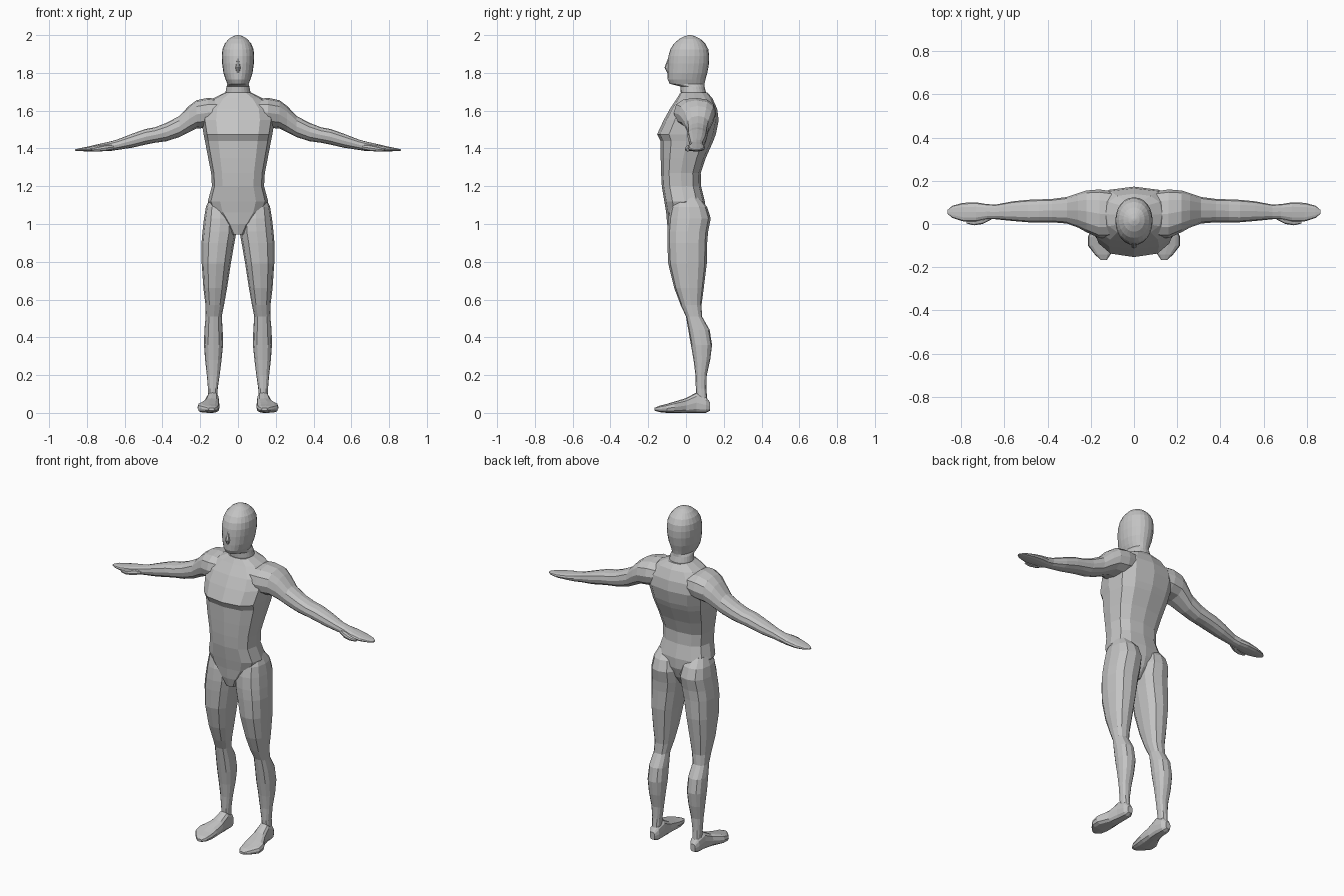
import bpy, bmesh, math

skin = bpy.data.materials.new("plain grey")
skin.diffuse_color = (0.55, 0.55, 0.55, 1)


def loft(name, axis, rings, sides=12, power=0.85, mirror=False):
    """Skin rings (position, a0, a1, b0, b1) along an axis; a and b are the other two axes."""
    bm = bmesh.new()
    loops = []
    for t, a0, a1, b0, b1 in rings:
        loop = []
        for i in range(sides):
            ang = 2 * math.pi * i / sides
            c, s = math.cos(ang), math.sin(ang)
            a = (a0 + a1) / 2 + (a1 - a0) / 2 * math.copysign(abs(c) ** power, c)
            b = (b0 + b1) / 2 + (b1 - b0) / 2 * math.copysign(abs(s) ** power, s)
            co = {"x": (t, a, b), "y": (a, t, b), "z": (a, b, t)}[axis]
            loop.append(bm.verts.new((-co[0] if mirror else co[0], co[1], co[2])))
        loops.append(loop)
    for lo, hi in zip(loops, loops[1:]):
        for i in range(sides):
            j = (i + 1) % sides
            bm.faces.new((lo[i], lo[j], hi[j], hi[i]))
    bm.faces.new(loops[0])
    bm.faces.new(loops[-1])
    bmesh.ops.recalc_face_normals(bm, faces=bm.faces)
    me = bpy.data.meshes.new(name)
    bm.to_mesh(me)
    bm.free()
    me.materials.append(skin)
    ob = bpy.data.objects.new(name, me)
    bpy.context.collection.objects.link(ob)
    return ob


def sym(rows):
    """Rings (z, half width, front, back) centred on x = 0."""
    return [(z, -w, w, f, b) for z, w, f, b in rows]


# Torso with chest ledge, waist and groin
body = loft("body", "z", sym([
    (0.945, 0.035, -0.085, 0.04), (1.00, 0.075, -0.10, 0.08), (1.06, 0.135, -0.105, 0.10),
    (1.12, 0.160, -0.115, 0.10), (1.20, 0.138, -0.128, 0.08), (1.27, 0.142, -0.132, 0.078),
    (1.35, 0.158, -0.134, 0.105), (1.44, 0.175, -0.135, 0.145), (1.475, 0.182, -0.153, 0.158),
    (1.55, 0.195, -0.118, 0.173), (1.61, 0.185, -0.085, 0.165), (1.665, 0.13, -0.048, 0.14),
    (1.695, 0.07, -0.03, 0.115)]), power=0.75)

# Head and neck
head = loft("head", "z", sym([
    (1.65, 0.066, -0.015, 0.108), (1.70, 0.066, -0.028, 0.105), (1.728, 0.060, -0.03, 0.098),
    (1.742, 0.056, -0.086, 0.098), (1.765, 0.066, -0.097, 0.103), (1.80, 0.077, -0.098, 0.113),
    (1.85, 0.084, -0.097, 0.122), (1.89, 0.086, -0.093, 0.123), (1.925, 0.082, -0.083, 0.118),
    (1.955, 0.070, -0.064, 0.102), (1.98, 0.049, -0.035, 0.076), (1.994, 0.026, -0.008, 0.048),
    (2.0, 0.006, 0.014, 0.026)]), sides=24, power=0.95)

# Nose
nose = loft("nose", "z", sym([
    (1.80, 0.010, -0.100, -0.07), (1.828, 0.014, -0.114, -0.07),
    (1.875, 0.006, -0.096, -0.07)]), sides=8)

ARM = [(0.09, -0.06, 0.15, 1.53, 1.66), (0.16, -0.065, 0.160, 1.51, 1.668),
       (0.22, -0.038, 0.155, 1.505, 1.655), (0.26, -0.016, 0.142, 1.485, 1.625),
       (0.31, 0.002, 0.125, 1.46, 1.572), (0.38, 0.008, 0.116, 1.438, 1.535),
       (0.44, 0.008, 0.114, 1.430, 1.512), (0.49, 0.008, 0.112, 1.420, 1.503),
       (0.56, 0.014, 0.105, 1.404, 1.478), (0.64, 0.022, 0.090, 1.392, 1.447),
       (0.68, 0.022, 0.092, 1.386, 1.436), (0.73, 0.010, 0.100, 1.385, 1.425),
       (0.79, 0.012, 0.098, 1.384, 1.411), (0.84, 0.028, 0.085, 1.386, 1.401),
       (0.862, 0.046, 0.066, 1.388, 1.395)]

THUMB = [(0.66, 0.02, 0.05, 1.395, 1.42), (0.70, 0.0, 0.035, 1.386, 1.418),
         (0.74, -0.006, 0.022, 1.384, 1.408), (0.775, 0.002, 0.018, 1.386, 1.398)]

LEG = [(0.07, 0.110, 0.158, 0.055, 0.112), (0.13, 0.107, 0.159, 0.052, 0.108),
       (0.20, 0.097, 0.165, 0.050, 0.110), (0.28, 0.087, 0.174, 0.040, 0.128),
       (0.36, 0.079, 0.180, 0.026, 0.138), (0.44, 0.081, 0.178, 0.012, 0.125),
       (0.51, 0.086, 0.171, 0.000, 0.085), (0.57, 0.074, 0.172, -0.028, 0.082),
       (0.66, 0.058, 0.183, -0.062, 0.094), (0.79, 0.038, 0.192, -0.094, 0.110),
       (0.90, 0.019, 0.193, -0.099, 0.112), (0.96, 0.008, 0.188, -0.099, 0.117),
       (1.03, 0.008, 0.180, -0.094, 0.131), (1.09, 0.022, 0.170, -0.080, 0.112),
       (1.14, 0.05, 0.148, -0.05, 0.07)]

FOOT = [(0.128, 0.118, 0.150, 0.012, 0.055), (0.105, 0.103, 0.163, 0, 0.085),
        (0.055, 0.100, 0.168, 0, 0.108), (0.0, 0.098, 0.182, 0, 0.078),
        (-0.06, 0.097, 0.214, 0, 0.060), (-0.10, 0.100, 0.213, 0, 0.048),
        (-0.14, 0.108, 0.182, 0.004, 0.038), (-0.166, 0.125, 0.155, 0.012, 0.027)]

# Limbs, both sides
parts = [head, nose]
for side, flip in (("left", False), ("right", True)):
    parts.append(loft(side + "_arm", "x", ARM, power=0.85, mirror=flip))
    parts.append(loft(side + "_thumb", "x", THUMB, sides=8, mirror=flip))
    parts.append(loft(side + "_leg", "z", LEG, power=0.82, mirror=flip))
    parts.append(loft(side + "_foot", "y", FOOT, power=0.7, mirror=flip))

# Fuse everything into one skin
bpy.context.view_layer.objects.active = body
for part in parts:
    mod = body.modifiers.new("fuse", "BOOLEAN")
    mod.operation = "UNION"
    mod.solver = "EXACT"
    mod.object = part
    bpy.ops.object.modifier_apply(modifier=mod.name)
    bpy.data.objects.remove(part)
